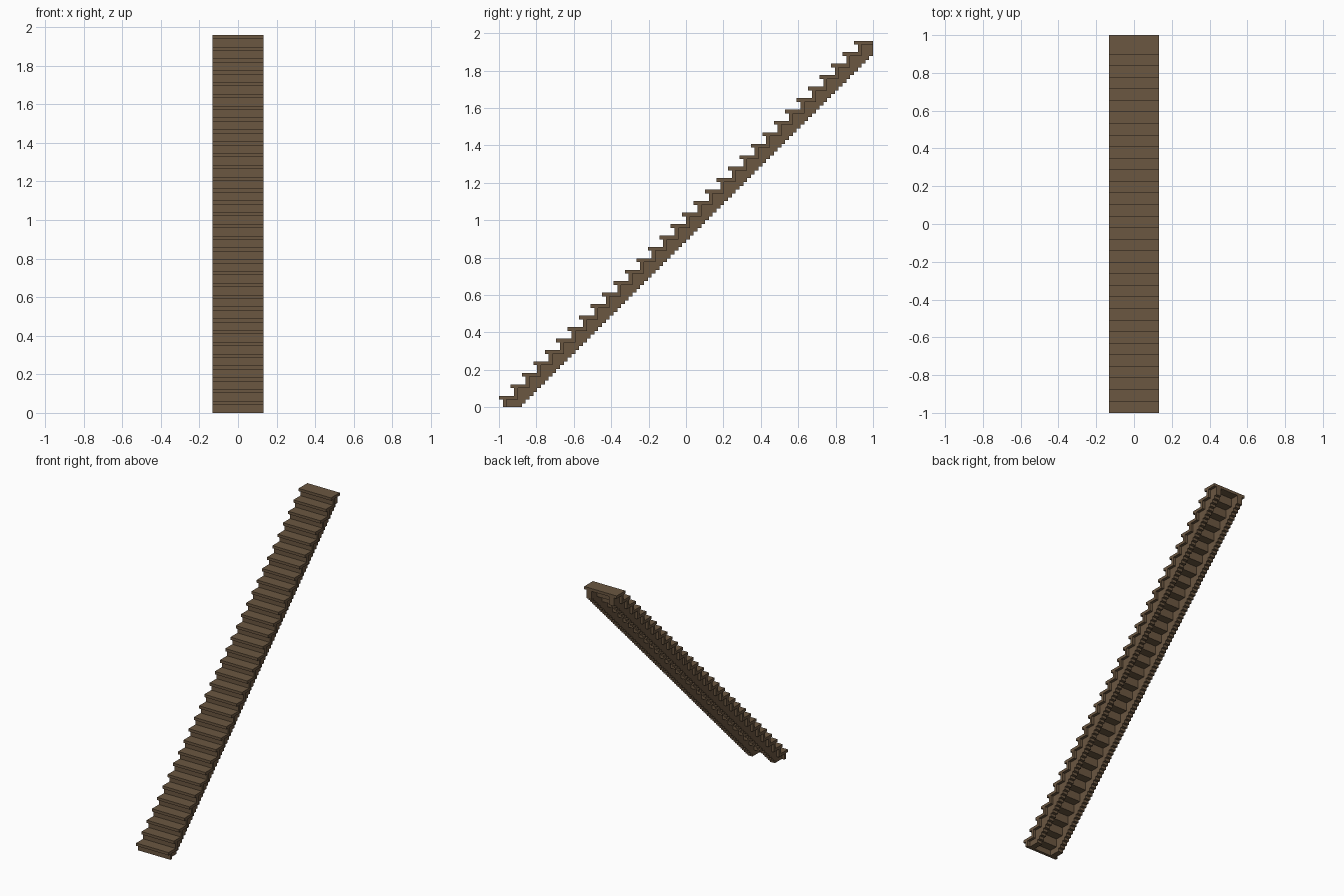
import bpy, bmesh
from mathutils import Vector

if "Cube" in bpy.data.objects:
    bpy.data.objects.remove(bpy.data.objects["Cube"], do_unlink=True)

U = 2 / 98          # one block unit
STEPS = 32
RISE = 3            # units per step, up and along
WIDTH = 13

wood = bpy.data.materials.new("brown_wood")
wood.use_nodes = True
colour = (0.147, 0.095, 0.053, 1)
wood.diffuse_color = colour
wood.node_tree.nodes["Principled BSDF"].inputs["Base Color"].default_value = colour


def to_world(x, y, z):
    return Vector(((x - WIDTH / 2) * U, y * U - 1, z * U))


def extrude_profile(name, points, x0, x1):
    """Extrude a closed (y, z) outline from x0 to x1, all in block units."""
    bm = bmesh.new()
    face = bm.faces.new([bm.verts.new(to_world(x0, y, z)) for y, z in points])
    new = bmesh.ops.extrude_face_region(bm, geom=[face])["geom"]
    verts = [v for v in new if isinstance(v, bmesh.types.BMVert)]
    bmesh.ops.translate(bm, verts=verts, vec=((x1 - x0) * U, 0, 0))
    bmesh.ops.recalc_face_normals(bm, faces=bm.faces)
    mesh = bpy.data.meshes.new(name)
    bm.to_mesh(mesh)
    bm.free()
    mesh.materials.append(wood)
    obj = bpy.data.objects.new(name, mesh)
    bpy.context.collection.objects.link(obj)
    return obj


def board(name, y0, y1, z0, z1):
    return extrude_profile(name, [(y0, z0), (y1, z0), (y1, z1), (y0, z1)], 0, WIDTH)


# Treads with a nosing, and the risers under them
for i in range(STEPS):
    s = i * RISE
    board(f"tread_{i + 1}", s, s + 5, s + 2, s + 3)
    board(f"riser_{i + 1}", s + 1, s + 2, s, s + 2)

# Stringers: sawtooth top edge under the treads, finely stepped lower edge
upper, lower = [], []
for c in range(2, STEPS * RISE + 2):
    top = RISE * ((c - 2) // RISE) + 2
    bottom = max(0, c - 5)
    if not upper or upper[-1][1] != top:
        upper += [(c, top), (c + RISE, top)]
    if lower and lower[-1][1] == bottom:
        lower[-1] = (c + 1, bottom)
    else:
        lower += [(c, bottom), (c + 1, bottom)]
outline = lower + upper[::-1]

for name, x0 in (("right_stringer", 1), ("left_stringer", WIDTH - 3)):
    extrude_profile(name, outline, x0, x0 + 2)
